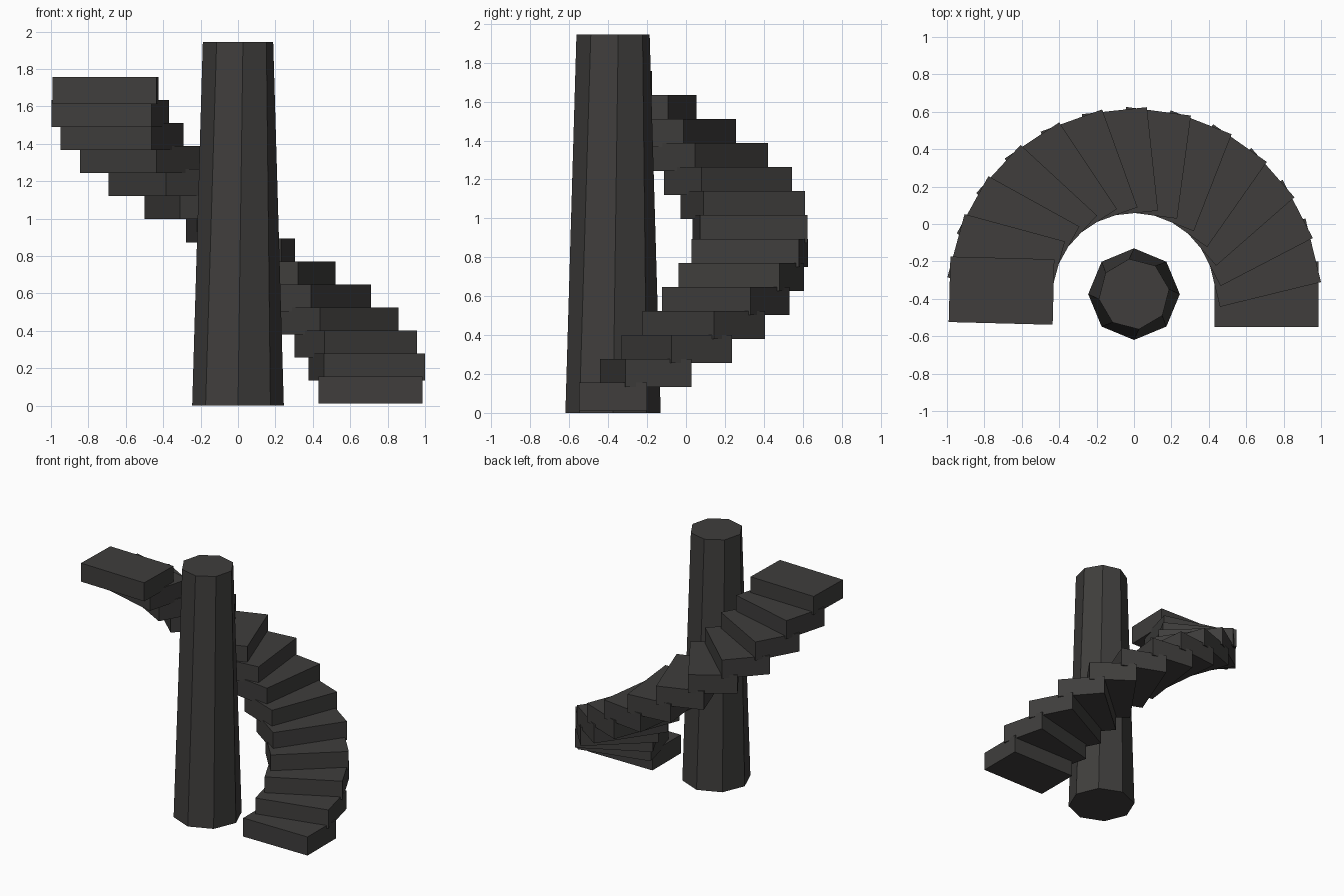
import bpy, bmesh, math
from mathutils import Matrix

if "Cube" in bpy.data.objects:
    bpy.data.objects.remove(bpy.data.objects["Cube"])

AXIS_Y = -0.375          # the stair winds around this vertical axis
STEPS = 14
RISE = 0.1233
TURN = math.radians(178.5) / (STEPS - 1)

stone = bpy.data.materials.new("dark_stone")
stone.diffuse_color = (0.05, 0.048, 0.046, 1)
stone.use_nodes = True
stone.node_tree.nodes["Principled BSDF"].inputs["Base Color"].default_value = stone.diffuse_color


def add_object(name, bm):
    bmesh.ops.recalc_face_normals(bm, faces=bm.faces)
    mesh = bpy.data.meshes.new(name)
    bm.to_mesh(mesh)
    bm.free()
    mesh.materials.append(stone)
    obj = bpy.data.objects.new(name, mesh)
    bpy.context.collection.objects.link(obj)
    obj.location.y = AXIS_Y
    return obj


# Central column: tapered, slightly twisted octagon
def column(sides=8, height=1.945, twist=math.radians(8)):
    bm = bmesh.new()
    rings = []
    for radius, z, start in ((0.245, 0, 0), (0.19, height, twist)):
        angles = [start + i * math.tau / sides for i in range(sides)]
        rings.append([bm.verts.new((radius * math.cos(a), radius * math.sin(a), z))
                      for a in angles])
    low, high = rings
    for i in range(sides):
        j = (i + 1) % sides
        bm.faces.new((low[i], low[j], high[j], high[i]))
    bm.faces.new(low[::-1])
    bm.faces.new(high)
    return add_object("column", bm)


# One block step, extending outward from the axis
def step(index):
    bm = bmesh.new()
    bmesh.ops.create_cube(bm, size=1, matrix=Matrix.Translation((0.7085, 0, 0.0825))
                          @ Matrix.Diagonal((0.556, 0.35, 0.145, 1)))
    obj = add_object(f"step_{index + 1:02d}", bm)
    obj.location.z = index * RISE
    obj.rotation_euler.z = index * TURN


column()
for i in range(STEPS):
    step(i)
